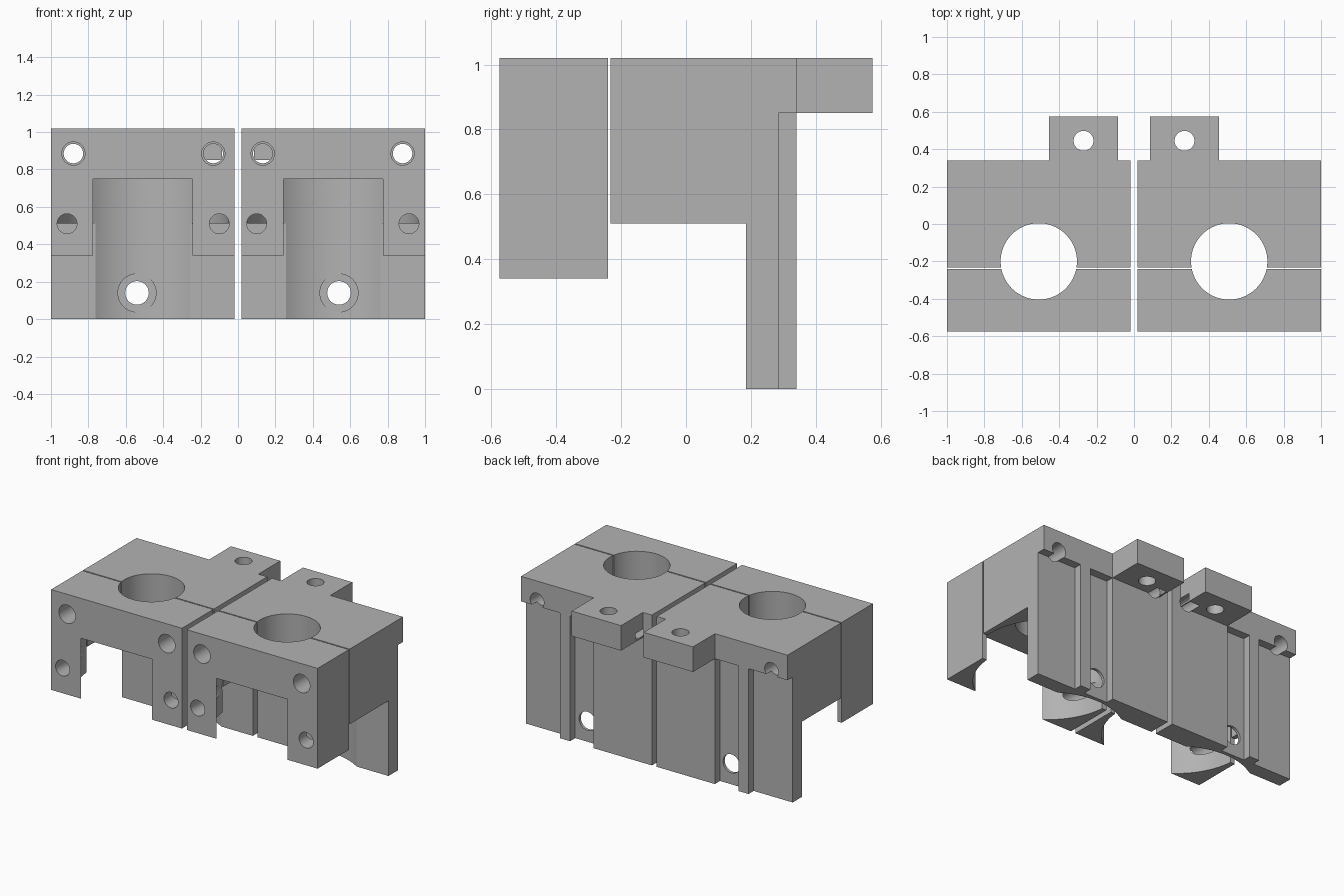
import bpy
import bmesh
from math import radians
from mathutils import Matrix, Vector

cube = bpy.data.objects.get("Cube")
if cube:
    bpy.data.objects.remove(cube, do_unlink=True)

grey = bpy.data.materials.new("plain grey")
grey.use_nodes = True
grey.diffuse_color = (0.45, 0.45, 0.45, 1)
grey.node_tree.nodes["Principled BSDF"].inputs["Base Color"].default_value = grey.diffuse_color

# Main dimensions
INNER, OUTER, TOP = 0.018, 1.0, 1.02
BORE_X, BORE_Y = 0.509, -0.2
TAB_IN, TAB_OUT, TAB_Z = 0.085, 0.455, 0.85
BACK, RECESS = 0.34, 0.285


def finish(name, bm):
    bmesh.ops.recalc_face_normals(bm, faces=bm.faces)
    mesh = bpy.data.meshes.new(name)
    bm.to_mesh(mesh)
    bm.free()
    obj = bpy.data.objects.new(name, mesh)
    bpy.context.collection.objects.link(obj)
    return obj


def box(name, x, y, z):
    bm = bmesh.new()
    size = Vector((x[1] - x[0], y[1] - y[0], z[1] - z[0]))
    centre = Vector((sum(x), sum(y), sum(z))) / 2
    bmesh.ops.create_cube(bm, size=1, matrix=Matrix.Translation(centre) @ Matrix.Diagonal(size).to_4x4())
    return finish(name, bm)


def extrude_yz(name, profile, x):
    bm = bmesh.new()
    face = bm.faces.new([bm.verts.new((x[0], y, z)) for y, z in profile])
    moved = bmesh.ops.extrude_face_region(bm, geom=[face], use_keep_orig=True)["geom"]
    verts = [v for v in moved if isinstance(v, bmesh.types.BMVert)]
    bmesh.ops.translate(bm, verts=verts, vec=(x[1] - x[0], 0, 0))
    return finish(name, bm)


def rod(axis, a, b, start, end, radius, sides=48):
    """Cylinder along z at (x, y) = (a, b), or along y at (x, z) = (a, b)."""
    bm = bmesh.new()
    mid = (start + end) / 2
    if axis == "z":
        place = Matrix.Translation((a, b, mid))
    else:
        place = Matrix.Translation((a, mid, b)) @ Matrix.Rotation(radians(90), 4, "X")
    bmesh.ops.create_cone(bm, cap_ends=True, segments=sides, radius1=radius,
                          radius2=radius, depth=end - start, matrix=place)
    return finish("cutter", bm)


def cut(obj, cutters):
    for cutter in cutters:
        mod = obj.modifiers.new("cut", "BOOLEAN")
        mod.operation = "DIFFERENCE"
        mod.solver = "EXACT"
        mod.object = cutter
        graph = bpy.context.evaluated_depsgraph_get()
        mesh = bpy.data.meshes.new_from_object(obj.evaluated_get(graph))
        obj.modifiers.clear()
        obj.data = mesh
        bpy.data.objects.remove(cutter, do_unlink=True)


def bores():
    # Narrow bore through the top, wide bore open at the bottom
    return [rod("z", BORE_X, BORE_Y, 0.6, 1.2, 0.204, 96),
            rod("z", BORE_X, BORE_Y, -0.2, 0.75, 0.46, 128)]


def mirrored_pair(obj, name):
    """Finish the left part and add its mirror image on the right."""
    obj.name = "left_" + name
    obj.data.materials.clear()
    obj.data.materials.append(grey)
    twin = obj.copy()
    twin.data = obj.data.copy()
    twin.name = "right_" + name
    twin.data.transform(Matrix.Scale(-1, 4, (1, 0, 0)))
    twin.data.flip_normals()
    bpy.context.collection.objects.link(twin)
    for part in (obj, twin):
        bpy.ops.object.select_all(action="DESELECT")
        part.select_set(True)
        bpy.context.view_layer.objects.active = part
        bpy.ops.object.shade_smooth_by_angle(angle=radians(30))


# Front clamp with two upper and two lower screw holes
clamp = box("clamp", (INNER, OUTER), (-0.575, -0.24), (0.34, TOP))
holes = [rod("y", x, 0.885, -0.7, -0.1, 0.062) for x in (0.132, 0.88)]
holes += [rod("y", x, 0.51, -0.7, -0.1, 0.053) for x in (0.1, 0.914)]
cut(clamp, bores() + holes)
mirrored_pair(clamp, "front_clamp")

# Rear body: block, back plate and mounting tab in one profile
profile = [(-0.232, 0.51), (0.185, 0.51), (0.185, 0), (BACK, 0),
           (BACK, TAB_Z), (0.575, TAB_Z), (0.575, TOP), (-0.232, TOP)]
body = extrude_yz("body", profile, (INNER, OUTER))

# Trim the tab, then recess the back on both sides of a narrow rib
cutters = [box("cutter", (-0.1, TAB_IN), (BACK, 0.7), (0.8, 1.2)),
           box("cutter", (TAB_OUT, 1.2), (BACK, 0.7), (0.8, 1.2)),
           box("cutter", (TAB_OUT, 0.632), (RECESS, 0.7), (-0.1, TAB_Z)),
           box("cutter", (0.708, 1.2), (RECESS, 0.7), (-0.1, TAB_Z))]
cutters += bores()

# Clamp screw holes, tab hole and counterbored plate hole
cutters += [rod("y", 0.132, 0.885, -0.4, 0.42, 0.052),
            rod("y", 0.88, 0.885, -0.4, 0.5, 0.052),
            rod("z", 0.27, 0.445, 0.7, 1.2, 0.053),
            rod("y", 0.54, 0.14, 0.0, 0.266, 0.102),
            rod("y", 0.54, 0.14, 0.1, 0.5, 0.063)]
cut(body, cutters)
mirrored_pair(body, "rear_body")
